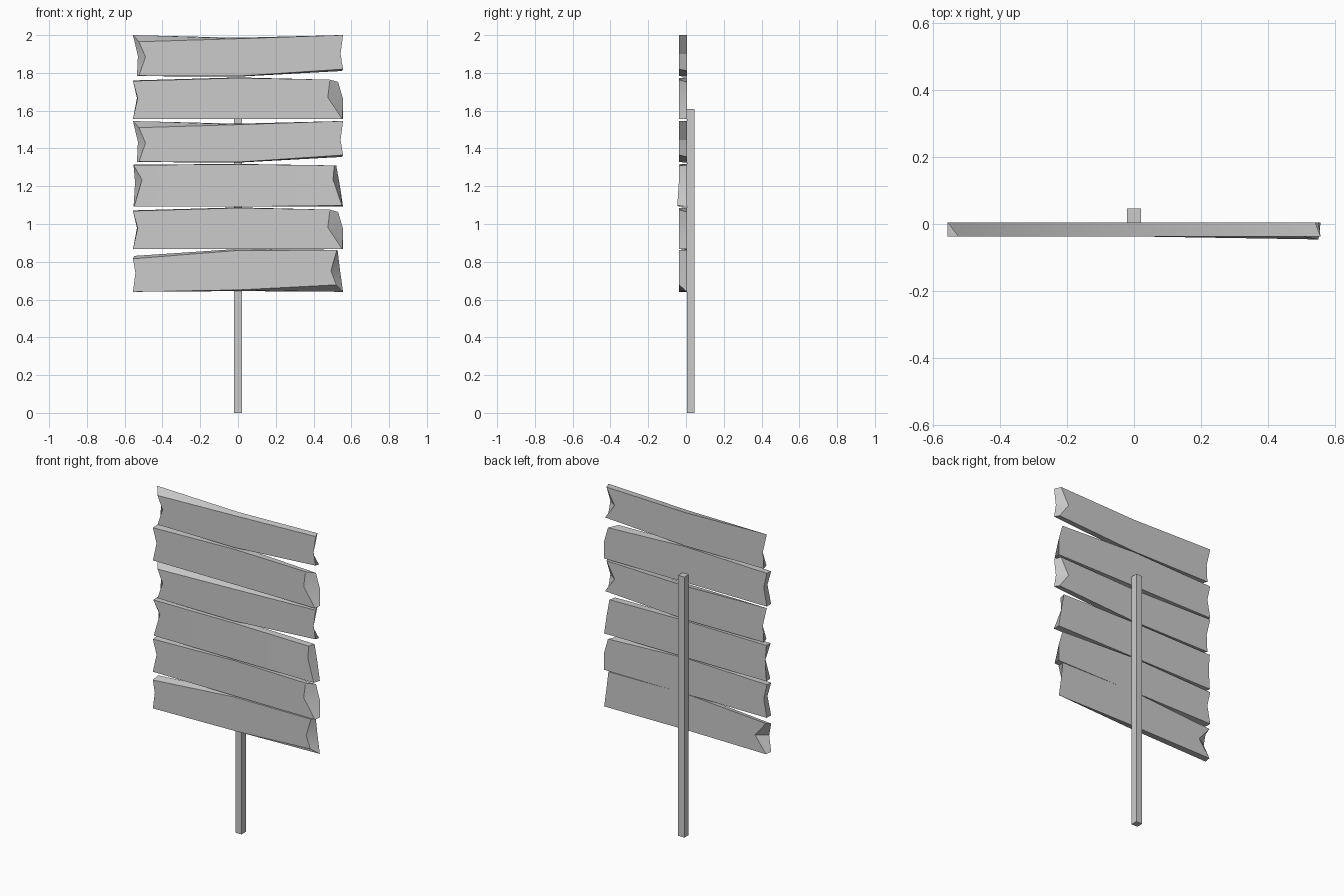
import bpy, bmesh

if "Cube" in bpy.data.objects:
    bpy.data.objects.remove(bpy.data.objects["Cube"])

FRONT, BACK = -0.037, 0.005


def finish(name, bm):
    bmesh.ops.recalc_face_normals(bm, faces=bm.faces)
    mesh = bpy.data.meshes.new(name)
    bm.to_mesh(mesh)
    bm.free()
    ob = bpy.data.objects.new(name, mesh)
    bpy.context.collection.objects.link(ob)
    bpy.ops.object.select_all(action='DESELECT')
    ob.select_set(True)
    bpy.context.view_layer.objects.active = ob
    bpy.ops.object.shade_smooth_by_angle()
    return ob


def plank(name, front, back, dz=0.0, bulge=0.0):
    """Loft between two outlines: left top/mid/bottom, centre bottom,
    right bottom/mid/top, centre top. Bulge pushes the lower front right corner out."""
    bm = bmesh.new()
    f = [bm.verts.new((x, FRONT - (bulge if i == 4 else 0), z + dz))
         for i, (x, z) in enumerate(front)]
    b = [bm.verts.new((x, BACK, z + dz)) for x, z in back]
    n = len(f)
    for i in range(n):
        j = (i + 1) % n
        bm.faces.new((f[i], f[j], b[j], b[i]))
    # each cap as a left and a right half
    for v in (f, b):
        bm.faces.new((v[0], v[1], v[2], v[3], v[7]))
        bm.faces.new((v[7], v[3], v[4], v[5], v[6]))
    return finish(name, bm)


# Plank with notched ends, rising to the right (used twice)
rise_f = [(-.524, 1.965), (-.49, 1.885), (-.524, 1.785), (0, 1.783),
          (.556, 1.82), (.543, 1.9), (.556, 2.0), (0, 1.981)]
rise_b = [(-.556, 2.0), (-.53, 1.89), (-.535, 1.783), (0, 1.78),
          (.55, 1.81), (.485, 1.9), (.54, 2.0), (0, 1.986)]
plank("plank_1", rise_f, rise_b)
plank("plank_3", rise_f, rise_b, -0.455)

# Plank with a worn right corner (used twice)
worn_f = [(-.556, 1.757), (-.531, 1.667), (-.556, 1.555), (0, 1.555),
          (.552, 1.555), (.475, 1.67), (.487, 1.764), (0, 1.773)]
worn_b = [(-.556, 1.76), (-.535, 1.667), (-.556, 1.555), (0, 1.555),
          (.556, 1.555), (.556, 1.662), (.53, 1.752), (0, 1.776)]
plank("plank_2", worn_f, worn_b)
plank("plank_5", worn_f, worn_b, -0.688)

# Plank with the lower right corner warped forward
plank("plank_4",
      [(-.553, 1.312), (-.508, 1.235), (-.55, 1.092), (0, 1.092),
       (.55, 1.098), (.503, 1.235), (.51, 1.31), (0, 1.316)],
      [(-.553, 1.314), (-.545, 1.22), (-.553, 1.092), (0, 1.092),
       (.556, 1.092), (.54, 1.2), (.52, 1.31), (0, 1.318)],
      bulge=0.009)

# Bottom plank
plank("plank_6",
      [(-.556, .816), (-.543, .741), (-.556, .641), (0, .651),
       (.52, .678), (.492, .752), (.524, .862), (0, .86)],
      [(-.55, .831), (-.475, .741), (-.55, .641), (0, .645),
       (.556, .641), (.54, .755), (.527, .863), (0, .868)])

# Square post behind the planks
bm = bmesh.new()
bmesh.ops.create_cube(bm, size=1.0)
for v in bm.verts:
    v.co = (v.co.x * 0.042, BACK + (v.co.y + .5) * 0.041, (v.co.z + .5) * 1.61)
finish("post", bm)
